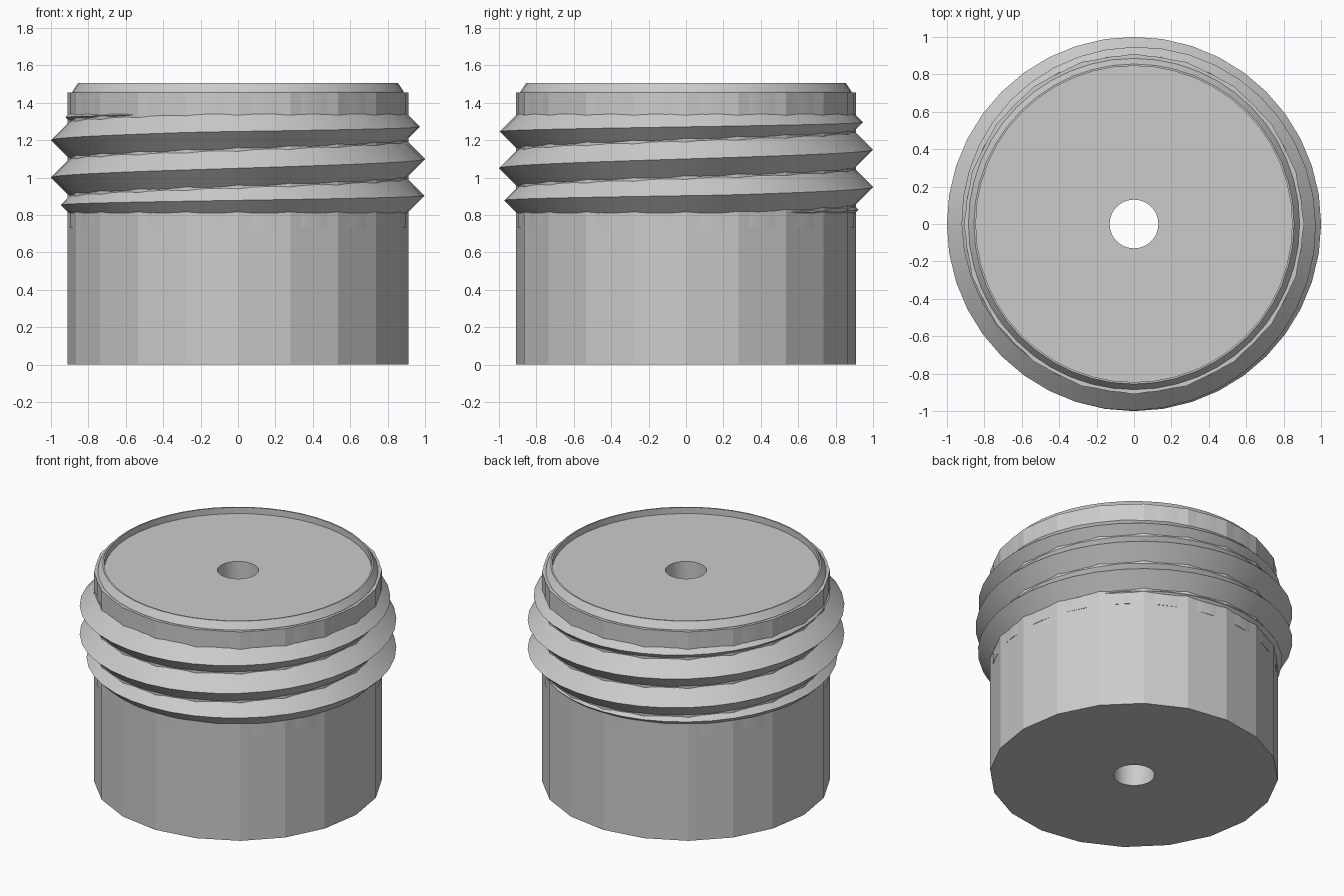
import bpy, bmesh, math

old = bpy.data.objects.get("Cube")
if old:
    bpy.data.objects.remove(old, do_unlink=True)

GREY = (0.6, 0.6, 0.6, 1)
grey = bpy.data.materials.new("plain grey")
grey.use_nodes = True
grey.diffuse_color = GREY
grey.node_tree.nodes["Principled BSDF"].inputs["Base Color"].default_value = GREY

BODY_R, CORE_R, BORE_R = 0.91, 0.903, 0.13
SHOULDER = 1.455


def add_object(name, bm, smooth_angle=None):
    bmesh.ops.recalc_face_normals(bm, faces=bm.faces)
    mesh = bpy.data.meshes.new(name)
    bm.to_mesh(mesh)
    bm.free()
    obj = bpy.data.objects.new(name, mesh)
    bpy.context.collection.objects.link(obj)
    mesh.materials.append(grey)
    if smooth_angle:
        bpy.ops.object.select_all(action="DESELECT")
        obj.select_set(True)
        bpy.context.view_layer.objects.active = obj
        bpy.ops.object.shade_smooth_by_angle(angle=math.radians(smooth_angle))
    return obj


def ring(bm, radius, z, sides):
    step = math.tau / sides
    return [bm.verts.new((radius * math.cos(i * step), radius * math.sin(i * step), z))
            for i in range(sides)]


def join(bm, a, b):
    n = len(a)
    return [bm.faces.new((a[i], a[(i + 1) % n], b[(i + 1) % n], b[i])) for i in range(n)]


# Faceted body with a round bore through it
bm = bmesh.new()
ends = [(ring(bm, BODY_R, z, 20), ring(bm, BORE_R, z, 48)) for z in (0, SHOULDER)]
join(bm, ends[0][0], ends[1][0])
bore = join(bm, ends[0][1], ends[1][1])
for z in (0, SHOULDER):
    rim = [e for e in bm.edges if all(abs(v.co.z - z) < 1e-5 for v in e.verts)]
    bmesh.ops.triangle_fill(bm, edges=rim, use_beauty=True)
add_object("body", bm, 12)

# Round core with a raised, chamfered rim around the recessed top
bm = bmesh.new()
profile = [(BORE_R, SHOULDER), (BORE_R, 1.462), (0.845, 1.462), (0.845, 1.505),
           (0.855, 1.505), (0.885, 1.46), (0.885, SHOULDER), (CORE_R, SHOULDER),
           (CORE_R, 0.73), (0.88, 0.73)]
rings = [ring(bm, r, z, 48) for r, z in profile]
for a, b in zip(rings, rings[1:]):
    join(bm, a, b)
add_object("core_and_rim", bm, 30)

# Helical thread, trimmed to nothing against flat planes at each end
LOW, HIGH, HALF, PITCH, STEPS = 0.81, 1.34, 0.097, 0.2, 40
ROOT = 0.88
bm = bmesh.new()
sections = []
first, last = math.ceil(-0.91 * STEPS), math.floor(2.67 * STEPS)
for i in range(first, last + 1):
    turn = i / STEPS
    mid = 0.9 + PITCH * turn
    bottom, top = max(mid - HALF, LOW), min(mid + HALF, HIGH)
    crest = CORE_R + (top - bottom) / 2
    points = [(ROOT, bottom), (CORE_R, bottom), (crest, (bottom + top) / 2),
              (CORE_R, top), (ROOT, top)]
    c, s = math.cos(turn * math.tau), math.sin(turn * math.tau)
    sections.append([bm.verts.new((r * c, r * s, z)) for r, z in points])
for a, b in zip(sections, sections[1:]):
    join(bm, a, b)
bm.faces.new(sections[0])
bm.faces.new(sections[-1])
add_object("screw_thread", bm, 30)
